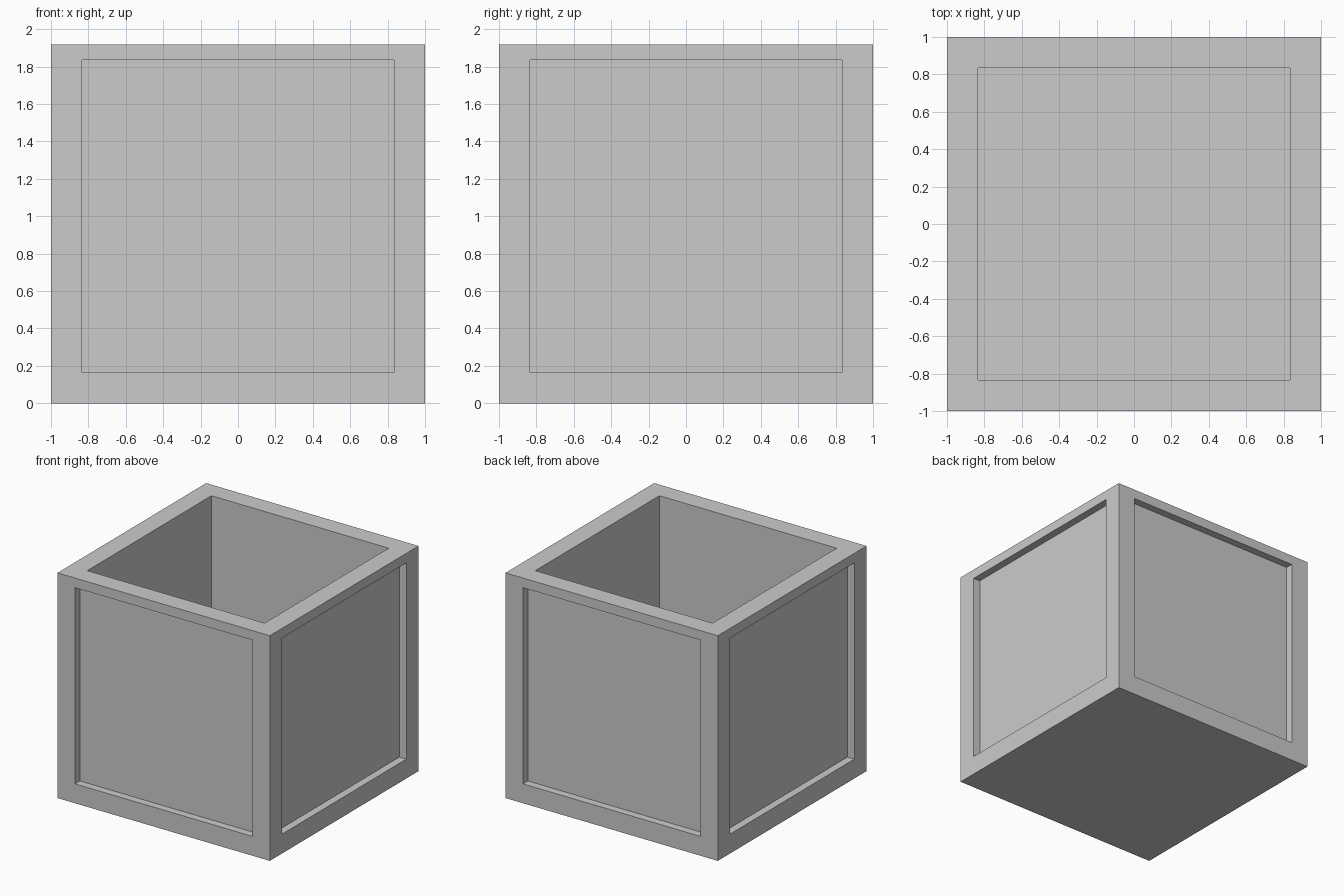
import bpy
import bmesh
from mathutils import Vector

cube = bpy.data.objects.get("Cube")
if cube:
    bpy.data.objects.remove(cube, do_unlink=True)

HALF = 1.0          # half width of the box
HEIGHT = 1.917
BORDER = 0.165      # frame width, also the rim width and floor thickness
RECESS = 0.065      # depth of the side panels
PANEL_TOP = 1.835

grey = bpy.data.materials.new("light grey")
grey.use_nodes = True
colour = (0.6, 0.6, 0.6, 1)
grey.diffuse_color = colour
grey.node_tree.nodes["Principled BSDF"].inputs["Base Color"].default_value = colour

bm = bmesh.new()

# Solid block standing on the ground
bmesh.ops.create_cube(bm, size=1)
for v in bm.verts:
    v.co = Vector((v.co.x * 2 * HALF, v.co.y * 2 * HALF, (v.co.z + 0.5) * HEIGHT))
bm.normal_update()


def inset_and_sink(face, depth, low=None, high=None):
    """Inset a face by the border, then push its centre in."""
    normal = face.normal.copy()
    bmesh.ops.inset_region(bm, faces=[face], thickness=BORDER, use_even_offset=True)
    if low is not None:
        for v in face.verts:
            v.co.z = low if v.co.z < HEIGHT / 2 else high
    rim = bmesh.ops.inset_region(bm, faces=[face], thickness=0, depth=0)
    for v in face.verts:
        v.co -= normal * depth


# Recessed panels on the four sides, and the open cavity on top
sides = [f for f in bm.faces if abs(f.normal.z) < 0.5]
top = next(f for f in bm.faces if f.normal.z > 0.5)
for side in sides:
    inset_and_sink(side, RECESS, BORDER, PANEL_TOP)
inset_and_sink(top, HEIGHT - BORDER)

bmesh.ops.recalc_face_normals(bm, faces=bm.faces)
mesh = bpy.data.meshes.new("open_box")
bm.to_mesh(mesh)
bm.free()
mesh.materials.append(grey)
box = bpy.data.objects.new("open_box", mesh)
bpy.context.collection.objects.link(box)
